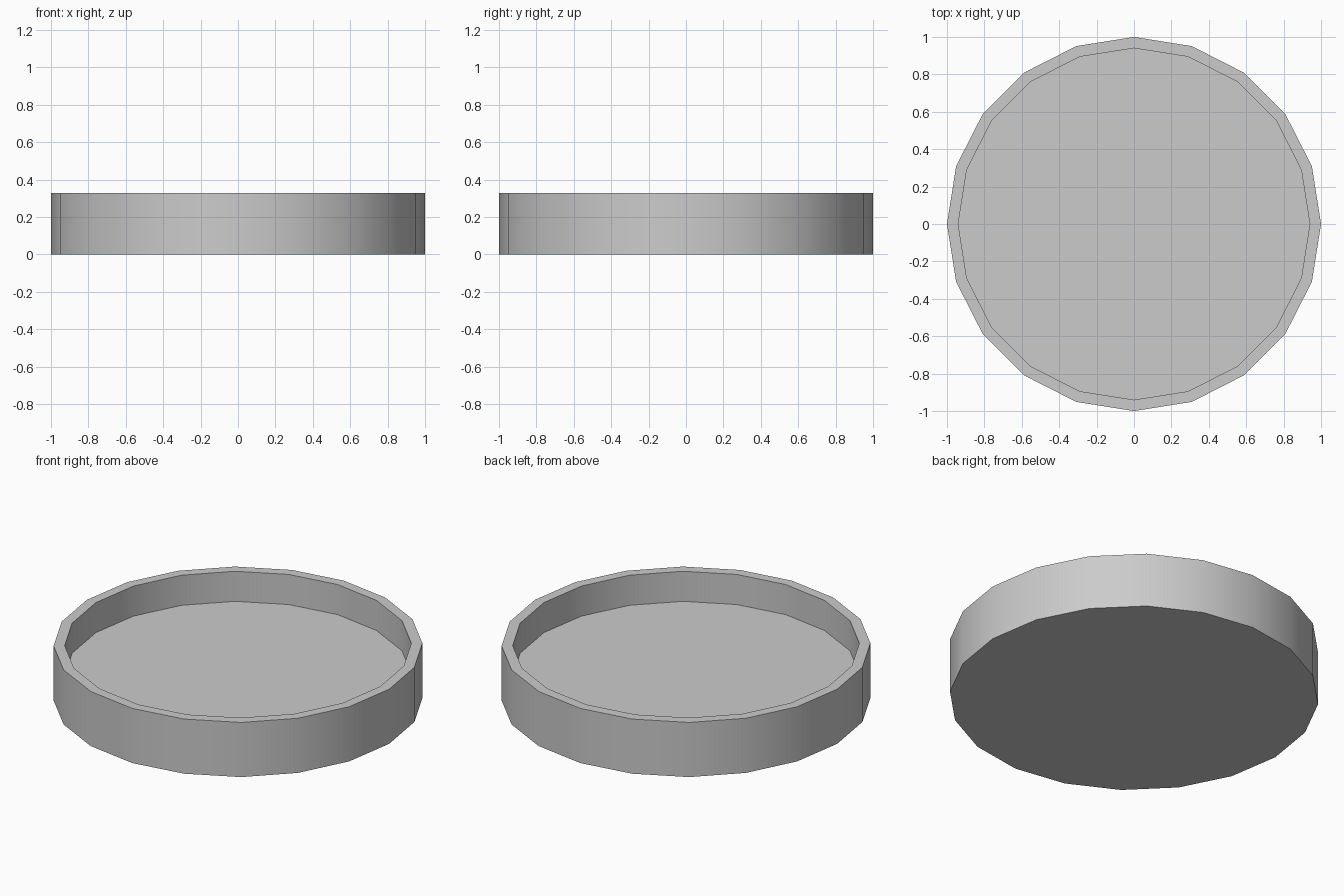
import bpy, bmesh, math

if "Cube" in bpy.data.objects:
    bpy.data.objects.remove(bpy.data.objects["Cube"])

SIDES = 20
HEIGHT, FLOOR = 0.327, 0.147
OUTER, INNER = 1.0, 0.94

bm = bmesh.new()


def ring(radius, z):
    step = 2 * math.pi / SIDES
    return [bm.verts.new((radius * math.cos(i * step), radius * math.sin(i * step), z))
            for i in range(SIDES)]


# Rings from the underside, over the rim, down to the recessed floor
rings = [ring(OUTER, 0), ring(OUTER, HEIGHT), ring(INNER, HEIGHT), ring(INNER, FLOOR)]
for a, b in zip(rings, rings[1:]):
    for i in range(SIDES):
        j = (i + 1) % SIDES
        bm.faces.new((a[i], a[j], b[j], b[i]))

# Underside and floor
bm.faces.new(rings[0][::-1])
bm.faces.new(rings[-1])
bmesh.ops.recalc_face_normals(bm, faces=bm.faces)

mesh = bpy.data.meshes.new("round_tray")
bm.to_mesh(mesh)
bm.free()
tray = bpy.data.objects.new("round_tray", mesh)
bpy.context.collection.objects.link(tray)

# Smooth walls, crisp rim
bpy.context.view_layer.objects.active = tray
tray.select_set(True)
bpy.ops.object.shade_smooth_by_angle(angle=math.radians(30))
